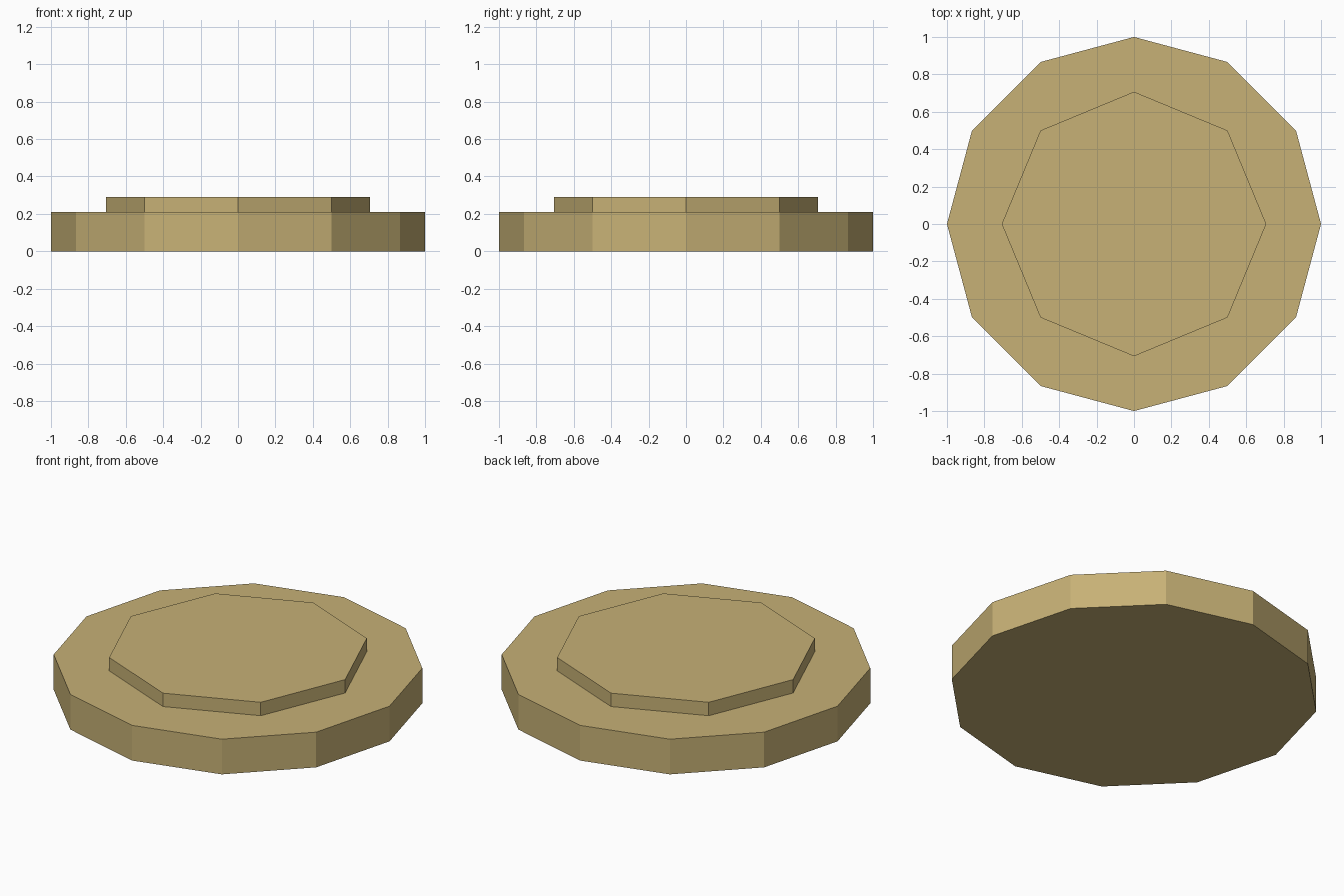
import bpy

cube = bpy.data.objects.get("Cube")
if cube:
    bpy.data.objects.remove(cube, do_unlink=True)

# Single sand colour
SAND = (0.57, 0.44, 0.18, 1.0)
sand = bpy.data.materials.new("sand")
sand.use_nodes = True
sand.diffuse_color = SAND
for node in sand.node_tree.nodes:
    if node.type == 'BSDF_PRINCIPLED':
        node.inputs["Base Color"].default_value = SAND


def disc(name, sides, radius, bottom, top):
    """Flat-shaded prism with a corner on each axis."""
    bpy.ops.mesh.primitive_cylinder_add(
        vertices=sides, radius=radius, depth=top - bottom,
        location=(0, 0, (bottom + top) / 2))
    obj = bpy.context.object
    obj.name = obj.data.name = name
    obj.data.materials.append(sand)
    bpy.ops.object.shade_flat()
    return obj


# Wide twelve-sided base
disc("base_disc", 12, 1.0, 0.0, 0.21)

# Raised eight-sided step, seated slightly into the base
disc("raised_step", 8, 0.707, 0.2, 0.29)
